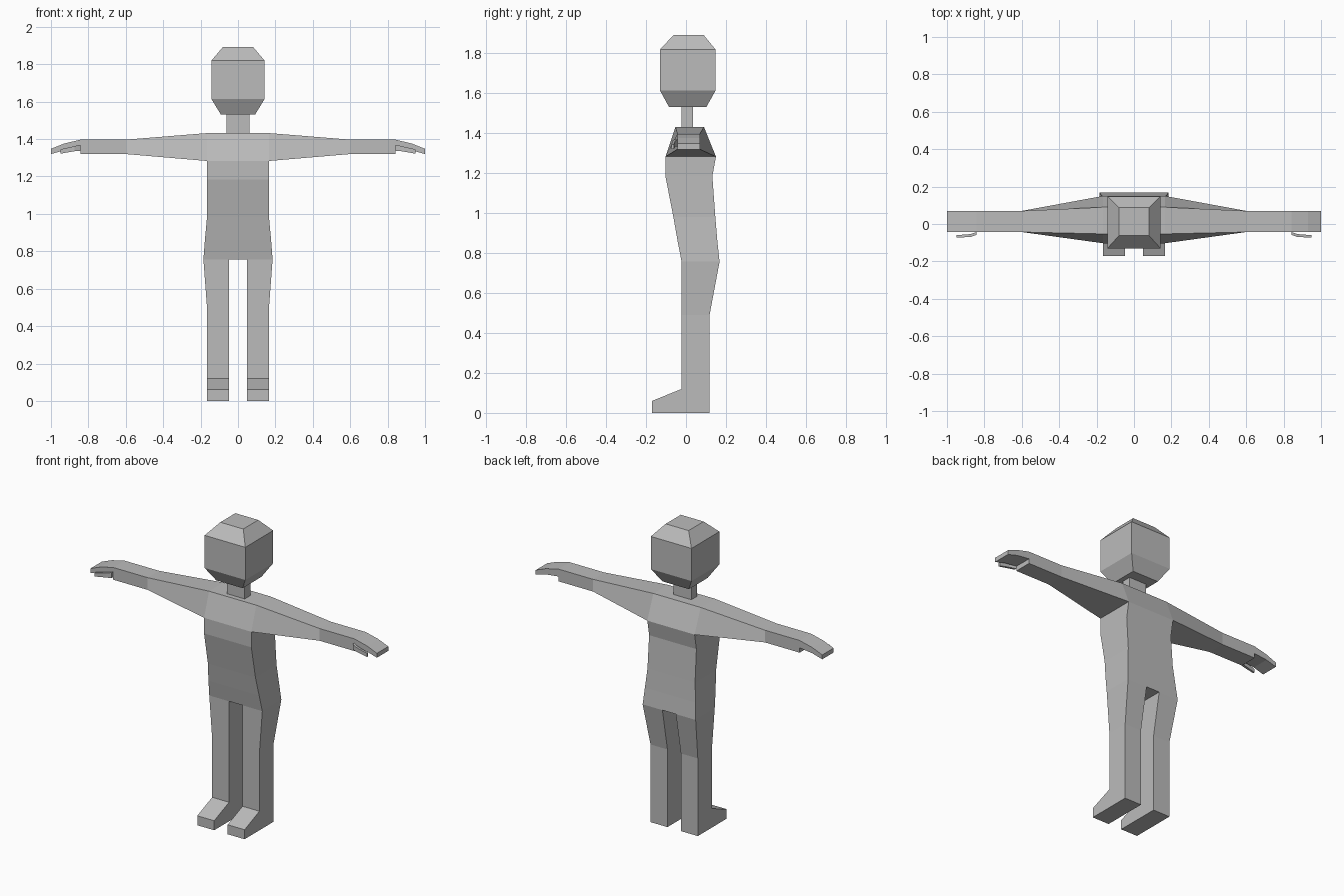
import bpy, bmesh

if "Cube" in bpy.data.objects:
    bpy.data.objects.remove(bpy.data.objects["Cube"])

mat = bpy.data.materials.new("plain grey")
mat.diffuse_color = (0.5, 0.5, 0.5, 1)
mat.use_nodes = True
mat.node_tree.nodes["Principled BSDF"].inputs["Base Color"].default_value = mat.diffuse_color


def loft(name, sections, cap_start=True, cap_end=True, mirror=False, edit=None):
    """Join four-cornered sections into a flat-sided skin."""
    bm = bmesh.new()
    rings = [[bm.verts.new(p) for p in s] for s in sections]
    for a, b in zip(rings, rings[1:]):
        for i in range(4):
            j = (i + 1) % 4
            bm.faces.new((a[i], a[j], b[j], b[i]))
    if cap_start:
        bm.faces.new(rings[0][::-1])
    if cap_end:
        bm.faces.new(rings[-1])
    bmesh.ops.recalc_face_normals(bm, faces=bm.faces[:])
    if edit:
        edit(bm)
    me = bpy.data.meshes.new(name)
    bm.to_mesh(me)
    bm.free()
    me.materials.append(mat)
    ob = bpy.data.objects.new(name, me)
    bpy.context.collection.objects.link(ob)
    if mirror:
        ob.modifiers.new("mirror", 'MIRROR')
    return ob


def flat(z, x0, x1, y0, y1):
    """Horizontal rectangle."""
    return [(x0, y0, z), (x1, y0, z), (x1, y1, z), (x0, y1, z)]


def across(x, y0, y1, z0, z1, inset_front=0, inset_back=0):
    """Section across an arm, optionally narrower at the top."""
    return [(x, y0, z0), (x, y0 + inset_front, z1),
            (x, y1 - inset_back, z1), (x, y1, z0)]


# Torso, open where the arms and legs join it
def open_joints(bm):
    sides = [f for f in bm.faces if f.calc_center_median().z > 1.3
             and abs(f.normal.x) > 0.9]
    bmesh.ops.delete(bm, geom=sides, context='FACES')
    crotch = flat(0.757, -0.047, 0.047, -0.022, 0.168)
    bm.faces.new([bm.verts.new(p) for p in crotch[::-1]])


torso = [(0.757, 0.185, -0.022, 0.168), (0.86, 0.177, -0.042, 0.157),
         (0.98, 0.166, -0.063, 0.147), (1.185, 0.165, -0.103, 0.132),
         (1.283, 0.165, -0.103, 0.15), (1.432, 0.165, -0.053, 0.09)]
loft("torso", [flat(z, -x, x, a, b) for z, x, a, b in torso],
     cap_start=False, edit=open_joints)

# Neck and head
loft("neck", [flat(z, -0.062, 0.062, -0.022, 0.035) for z in (1.43, 1.535)],
     False, False)
head = [(1.532, 0.092, -0.085, 0.102), (1.614, 0.142, -0.13, 0.148),
        (1.82, 0.142, -0.13, 0.148), (1.893, 0.08, -0.062, 0.088)]
loft("head", [flat(z, -x, x, a, b) for z, x, a, b in head])

# Legs, with the foot bent forward at the ankle
leg = [flat(0.757, 0.047, 0.185, -0.022, 0.168),
       flat(0.49, 0.047, 0.165, -0.022, 0.118),
       flat(0.12, 0.047, 0.165, -0.022, 0.118),
       [(0.047, -0.022, 0), (0.165, -0.022, 0),
        (0.165, 0.118, 0), (0.047, 0.118, 0)]]


def open_ankle(bm):
    front = [f for f in bm.faces if f.normal.y < -0.9
             and f.calc_center_median().z < 0.1]
    bmesh.ops.delete(bm, geom=front, context='FACES')


loft("leg", leg, cap_start=False, mirror=True, edit=open_ankle)
loft("foot", [[(0.047, y, 0), (0.165, y, 0), (0.165, y, h), (0.047, y, h)]
              for y, h in ((-0.022, 0.12), (-0.17, 0.06))],
     cap_start=False, mirror=True)

# Arms, tapering to a square wrist
loft("arm", [across(0.165, -0.103, 0.15, 1.283, 1.432, 0.05, 0.06),
             across(0.6, -0.043, 0.07, 1.32, 1.397),
             across(0.842, -0.043, 0.07, 1.32, 1.397)],
     cap_start=False, mirror=True)

# Hands and thumbs
loft("hand", [across(0.842, -0.043, 0.07, 1.35, 1.397),
              across(0.93, -0.043, 0.07, 1.34, 1.376),
              across(1.0, -0.043, 0.07, 1.32, 1.348)],
     cap_start=False, mirror=True)
loft("thumb", [across(0.842, -0.058, -0.043, 1.335, 1.37),
               across(0.875, -0.07, -0.054, 1.335, 1.362),
               across(0.95, -0.072, -0.06, 1.322, 1.345)], mirror=True)
